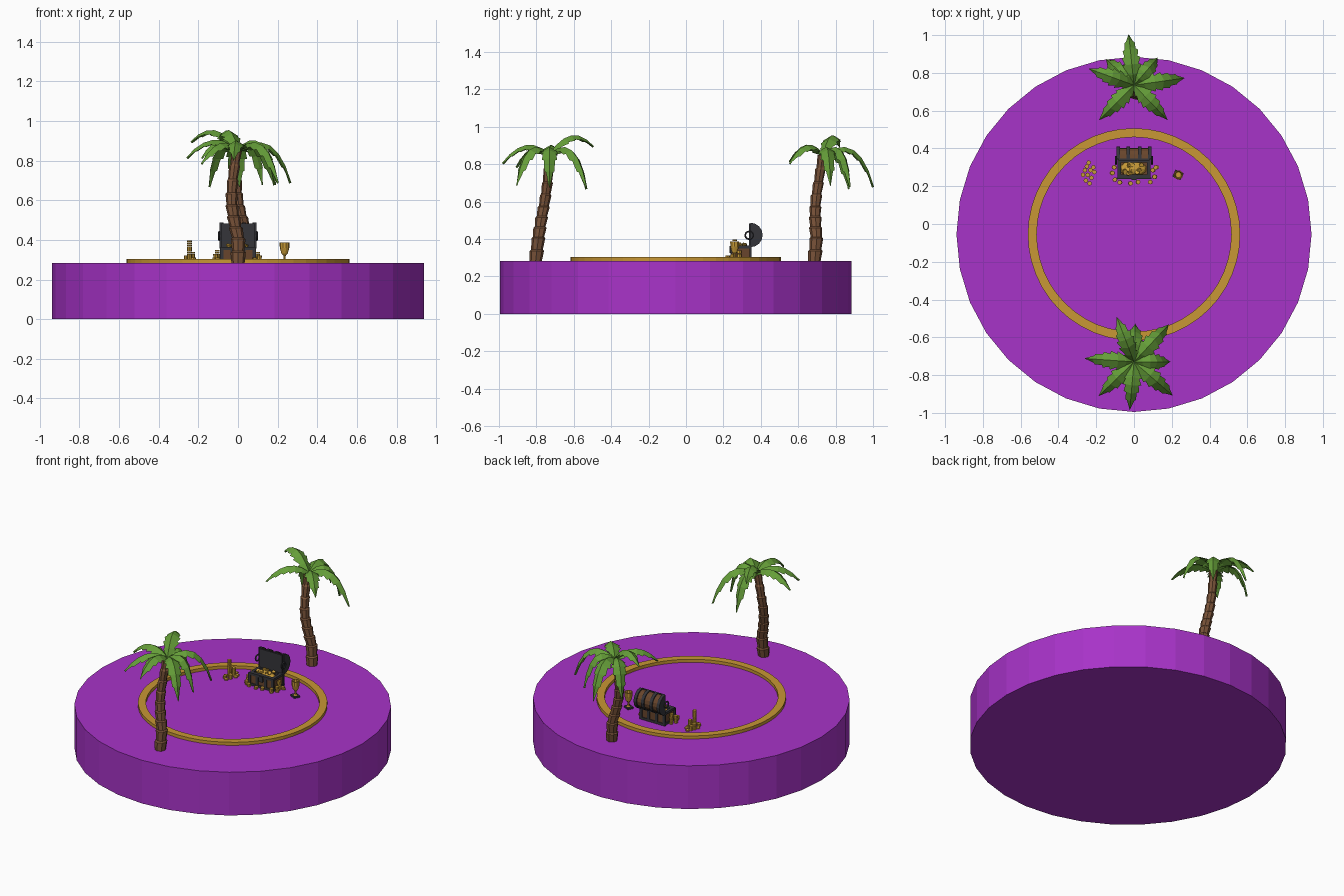
import bpy, bmesh, math, random
from mathutils import Vector, Matrix

random.seed(4)
if "Cube" in bpy.data.objects:
    bpy.data.objects.remove(bpy.data.objects["Cube"])


def material(name, color):
    m = bpy.data.materials.new(name)
    m.use_nodes = True
    m.diffuse_color = (*color, 1)
    m.node_tree.nodes["Principled BSDF"].inputs["Base Color"].default_value = (*color, 1)
    return m


purple = material("purple", (.39, .033, .58))
ring_gold = material("ring gold", (.58, .31, .035))
gold = material("coin gold", (.58, .33, .04))
green = material("leaf green", (.13, .34, .04))
bark = material("bark brown", (.19, .085, .04))
wood = material("chest wood", (.14, .06, .025))
iron = material("dark iron", (.035, .035, .042))


def finish(bm, name, mat, place=None):
    """Turn a bmesh into a named object with one colour."""
    bmesh.ops.recalc_face_normals(bm, faces=bm.faces)
    mesh = bpy.data.meshes.new(name)
    bm.to_mesh(mesh)
    bm.free()
    mesh.materials.append(mat)
    ob = bpy.data.objects.new(name, mesh)
    bpy.context.collection.objects.link(ob)
    if place:
        ob.matrix_world = place
    return ob


def loft(bm, loops, closed=False):
    """Skin rings of points; cap the ends, or join last to first."""
    rings = [[bm.verts.new(p) for p in loop] for loop in loops]
    pairs = list(zip(rings, rings[1:]))
    if closed:
        pairs.append((rings[-1], rings[0]))
    for a, b in pairs:
        for i in range(len(a)):
            j = (i + 1) % len(a)
            bm.faces.new((a[i], a[j], b[j], b[i]))
    if not closed:
        bm.faces.new(rings[0])
        bm.faces.new(rings[-1])


def circle(center, radius, sides):
    steps = [math.tau * i / sides for i in range(sides)]
    return [Vector(center) + Vector((math.cos(a), math.sin(a), 0)) * radius for a in steps]


def lathe(bm, x, y, profile, sides, closed=False):
    loft(bm, [circle((x, y, z), r, sides) for r, z in profile], closed)


def box(bm, x, y, z):
    """Add a box given its (low, high) spans."""
    size = [b - a for a, b in (x, y, z)]
    mid = [(a + b) / 2 for a, b in (x, y, z)]
    bmesh.ops.create_cube(bm, size=1, matrix=Matrix.Translation(mid) @ Matrix.Diagonal((*size, 1)))


# Round platform and raised ring
GROUND, CY = .283, -.055
bm = bmesh.new()
lathe(bm, 0, CY, [(.94, 0), (.94, GROUND)], 32)
finish(bm, "platform", purple)
bm = bmesh.new()
lathe(bm, 0, CY, [(.515, .28), (.515, .303), (.562, .303), (.562, .28)], 48, closed=True)
finish(bm, "raised_ring", ring_gold)

# Palm trunk path, relative to the crown, and leaves: angle, reach, tip height, lift, bend
TRUNK = [(0, -.075, .275), (.002, -.06, .4), (-.02, -.045, .5),
         (-.035, -.025, .6), (-.025, -.008, .72), (-.005, 0, .86)]
LEAVES = [(111, .255, .89, 1.03, .5), (47, .27, .67, .98, .7), (176, .262, .81, .97, .5),
          (0, .19, .67, .98, .8), (-41, .27, .68, .98, .7), (-95, .255, .8, .97, .5),
          (88, .2, .66, .96, .8)]
EXTRA = [(-136, .26, .78, .95, .5)]


def along(path, t):
    f = t * (len(path) - 1)
    i = min(int(f), len(path) - 2)
    return Vector(path[i]).lerp(Vector(path[i + 1]), f - i)


def add_leaf(bm, angle, reach, tip, lift, bend):
    """Folded blade along a curve, with saw-tooth edges."""
    a = math.radians(angle)
    out, side = Vector((math.cos(a), math.sin(a), 0)), Vector((-math.sin(a), math.cos(a), 0))
    teeth, loops = 6, []

    def point(t):
        r = 2 * t * (1 - t) * bend * reach + t * t * reach
        z = (1 - t) ** 2 * .85 + 2 * t * (1 - t) * lift + t * t * tip
        return out * r + Vector((0, 0, z))

    for k in range(teeth):
        for step, flare in ((.02, .8), (.93, 1.1)):
            t = (k + step) / teeth
            w = (.01 + .036 * math.sin(math.pi * t ** .75)) * flare
            if k == teeth - 1 and flare > 1:
                w = .002
            p = point(t)
            tangent = (point(t + .01) - p).normalized()
            up = tangent.cross(side).normalized()
            drop = up * w * .5
            loops.append([p + side * w - drop, p + up * .004,
                          p - side * w - drop, p - up * .008])
    loft(bm, loops)


def palm(name, y, turn, leaves):
    place = Matrix.Translation((0, y, 0)) @ Matrix.Rotation(math.radians(turn), 4, "Z")
    # Trunk of stacked flaring segments
    bm, loops, count = bmesh.new(), [], 9
    for k in range(count):
        r = .037 - .013 * k / count
        loops.append(circle(along(TRUNK, k / count), r * .88, 8))
        loops.append(circle(along(TRUNK, (k + .88) / count), r * 1.04, 8))
    loft(bm, loops)
    finish(bm, name + "_trunk", bark, place)
    bm = bmesh.new()
    for leaf in leaves:
        add_leaf(bm, *leaf)
    finish(bm, name + "_leaves", green, place)


palm("front_palm", -.73, 0, LEAVES + EXTRA)
palm("back_palm", .735, 49, LEAVES)

# Chest body: open wooden box with iron frame
X, FRONT, BACK, TOP = .083, .242, .345, .362
bm = bmesh.new()
box(bm, (-X, X), (FRONT, BACK), (GROUND, .335))
for s in (-1, 1):
    box(bm, sorted((s * X, s * (X - .012))), (FRONT, BACK), (.33, TOP))
box(bm, (-X, X), (FRONT, FRONT + .012), (.33, TOP))
box(bm, (-X, X), (BACK - .012, BACK), (.33, TOP))
finish(bm, "chest_body", wood)

bm = bmesh.new()
E = .005
for z in ((GROUND, .298), (.35, TOP + .003)):
    for y in (FRONT, BACK - .014):
        box(bm, (-X - E, X + E), (y - E, y + .014 + E), z)
    for s in (-1, 1):
        box(bm, sorted((s * (X + E), s * (X - .014))), (FRONT, BACK), z)
for x in (-X, -.03, .03, X):
    for y in (FRONT, BACK):
        box(bm, (x - .009, x + .009), (y - E, y + E), (GROUND, TOP))
box(bm, (-.014, .014), (FRONT - .01, FRONT), (.325, TOP))
finish(bm, "chest_iron_frame", iron)


# Open lid: half barrel standing behind the body, with iron bands
def half_barrel(bm, x0, x1, radius):
    arc = [math.pi * i / 8 - math.pi / 2 for i in range(9)]
    loft(bm, [[(x, BACK + radius * math.cos(a), .422 + radius * math.sin(a)) for a in arc]
              for x in (x0, x1)])


bm = bmesh.new()
half_barrel(bm, -X, X, .058)
finish(bm, "chest_lid", wood)
bm = bmesh.new()
for x in (-X, -.03, .03, X):
    half_barrel(bm, x - .01, x + .01, .065)
box(bm, (-X, X), (BACK - .009, BACK + .002), (.36, .484))
finish(bm, "lid_iron_bands", iron)

# Ring handles at the lid sides
for side, s in (("left", 1), ("right", -1)):
    bpy.ops.mesh.primitive_torus_add(major_segments=12, minor_segments=5, major_radius=.02,
                                     minor_radius=.005, location=(s * (X + .012), BACK - .008, .42),
                                     rotation=(0, math.pi / 2, 0))
    handle = bpy.context.object
    handle.name = side + "_lid_handle"
    handle.data.materials.append(iron)

# Gold heap inside the chest
bm = bmesh.new()
heap = Matrix.Translation((-.005, .292, .338)) @ Matrix.Diagonal((.072, .042, .036, 1))
bmesh.ops.create_icosphere(bm, subdivisions=2, radius=1, matrix=heap)
finish(bm, "chest_gold", gold)


def coin(bm, x, y, z, tilt=0):
    m = Matrix.Translation((x, y, z)) @ Matrix.Rotation(tilt, 4, (1, random.random(), 0))
    bmesh.ops.create_cone(bm, cap_ends=True, segments=8, radius1=.012, radius2=.012,
                          depth=.008, matrix=m)


# Coin piles beside and in front of the chest, and loose coins on the heap
bm = bmesh.new()
for x, y, n in ((-.115, .27, 5), (-.1, .235, 3), (-.105, .3, 7), (-.02, .215, 2), (.02, .222, 2),
                (.085, .222, 3), (.11, .25, 4), (.1, .285, 6), (.118, .3, 2), (-.075, .22, 2)):
    for k in range(n):
        coin(bm, x + random.uniform(-.003, .003), y, GROUND + .005 + k * .0095)
for k in range(14):
    coin(bm, random.uniform(-.05, .05), random.uniform(.265, .315), .372, random.uniform(-.6, .6))
finish(bm, "chest_coin_piles", gold)

# Separate coin stacks to the right of the chest
bm = bmesh.new()
for x, y, n in ((-.245, .26, 12), (-.23, .285, 6), (-.26, .285, 4), (-.225, .245, 3),
                (-.255, .23, 2), (-.235, .215, 1), (-.21, .275, 1), (-.27, .26, 1),
                (-.24, .325, 1), (-.25, .305, 3), (-.215, .3, 1)):
    for k in range(n):
        coin(bm, x, y, GROUND + .005 + k * .0095)
finish(bm, "coin_stacks", gold)

# Goblet on a dark square foot
bm = bmesh.new()
lathe(bm, .235, .26, [(.016, .29), (.006, .3), (.006, .32), (.016, .332), (.024, .36),
                      (.025, .388), (.02, .388), (.015, .35)], 10)
finish(bm, "goblet", gold)
bm = bmesh.new()
box(bm, (-.024, .024), (-.02, .02), (GROUND - .001, .293))
finish(bm, "goblet_foot", iron,
       Matrix.Translation((.233, .26, 0)) @ Matrix.Rotation(-.45, 4, "Z"))
